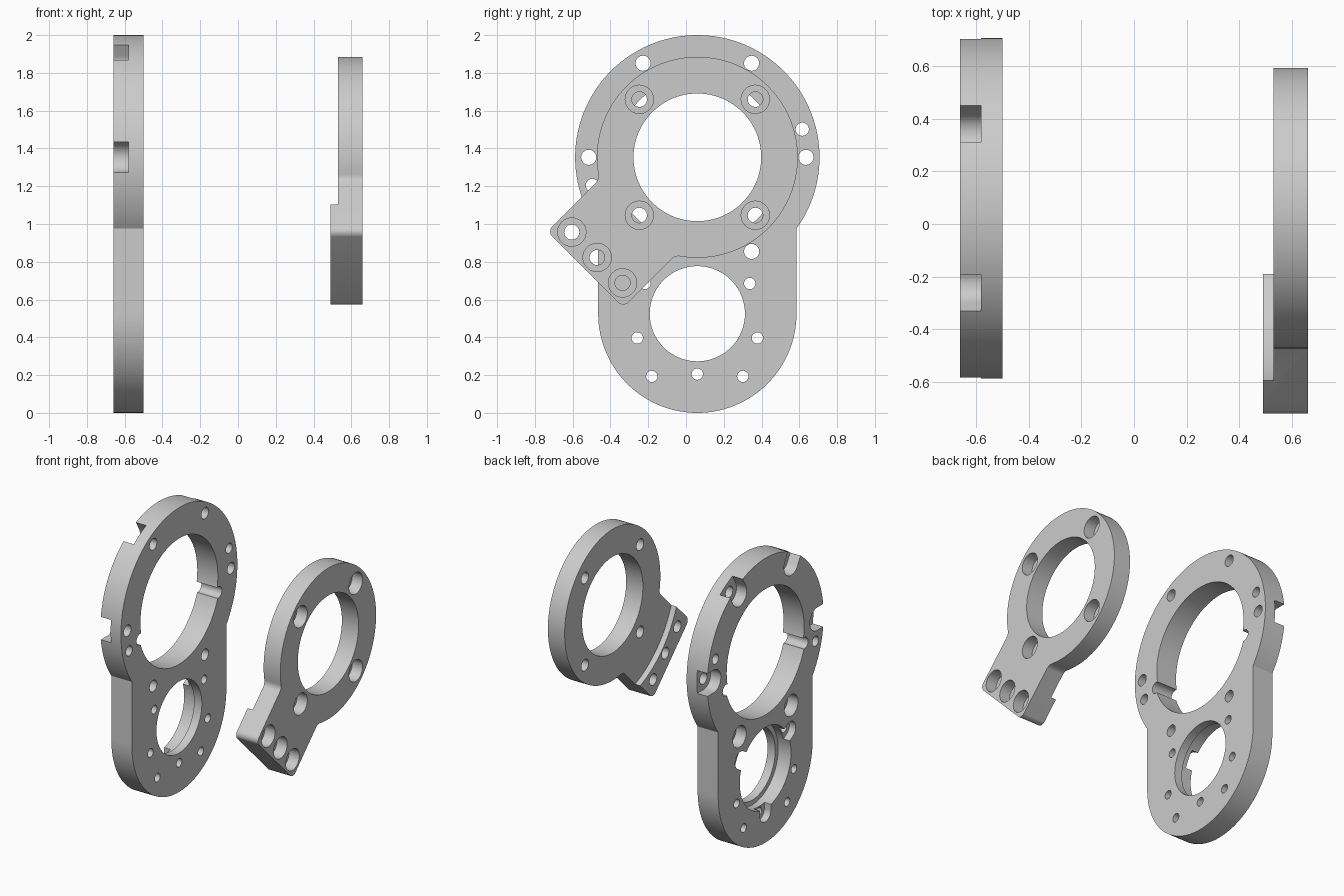
import bpy, bmesh
from math import pi, sin, cos, acos, sqrt, atan2, radians

if "Cube" in bpy.data.objects:
    bpy.data.objects.remove(bpy.data.objects["Cube"], do_unlink=True)

UPPER = (0.06, 1.353)   # centre of the large bore, as (y, z)
LOWER = (0.06, 0.525)   # centre of the small bore
BACK, FRONT = -0.66, -0.50


def arc(centre, r, start, end, n):
    return [(centre[0] + r * cos(start + (end - start) * i / n),
             centre[1] + r * sin(start + (end - start) * i / n)) for i in range(n + 1)]


def circle(centre, r, n=32):
    return arc(centre, r, 0, 2 * pi, n)[:-1]


def polar(centre, r, degrees):
    a = radians(degrees)
    return (centre[0] + r * cos(a), centre[1] + r * sin(a))


def slot(centre, r, length, degrees):
    """Round-ended slot that runs from centre in the given direction."""
    a = radians(degrees)
    far = polar(centre, length, degrees)
    return (arc(centre, r, a + pi / 2, a + 3 * pi / 2, 20)
            + [polar(far, r, degrees - 90), polar(far, r, degrees + 90)])


def prism(name, outline, x0, x1):
    """Extrude a (y, z) outline along x."""
    bm = bmesh.new()
    face = bm.faces.new([bm.verts.new((x0, y, z)) for y, z in outline])
    top = bmesh.ops.extrude_face_region(bm, geom=[face])["geom"]
    verts = [g for g in top if isinstance(g, bmesh.types.BMVert)]
    bmesh.ops.translate(bm, verts=verts, vec=(x1 - x0, 0, 0))
    bmesh.ops.recalc_face_normals(bm, faces=bm.faces)
    mesh = bpy.data.meshes.new(name)
    bm.to_mesh(mesh)
    bm.free()
    obj = bpy.data.objects.new(name, mesh)
    bpy.context.collection.objects.link(obj)
    return obj


def cut(obj, outline, x0=-1, x1=1):
    cutter = prism("cutter", outline, x0, x1)
    cutter.hide_render = True
    mod = obj.modifiers.new("cut", "BOOLEAN")
    mod.operation, mod.solver, mod.object = "DIFFERENCE", "EXACT", cutter
    bpy.context.view_layer.objects.active = obj
    bpy.ops.object.modifier_apply(modifier=mod.name)
    bpy.data.objects.remove(cutter, do_unlink=True)


def finish(obj):
    bpy.ops.object.select_all(action="DESELECT")
    obj.select_set(True)
    bpy.context.view_layer.objects.active = obj
    bpy.ops.object.shade_smooth_by_angle(angle=radians(30))


# Main plate: large disc blended into a narrower rounded lower end
R_UP, R_LOW = 0.647, 0.525
phi = acos(R_LOW / R_UP)
plate = prism("main_plate", arc(UPPER, R_UP, -phi, pi + phi, 96)
              + arc(LOWER, R_LOW, pi, 2 * pi, 64), BACK, FRONT)

# Large bore, wider in its lower arc, with a round groove at each step
lo, hi = radians(-15), radians(195)
cut(plate, arc(UPPER, 0.43, lo, hi, 72) + arc(UPPER, 0.455, hi, lo + 2 * pi, 56))
for a in (-15, 195):
    cut(plate, circle(polar(UPPER, 0.45, a), 0.04))

# Six bolt holes; the upper four recesses open through the rim
for a in range(0, 360, 60):
    spot = polar(UPPER, 0.575, a)
    cut(plate, circle(spot, 0.04))
    recess = slot(spot, 0.08, 0.3, a) if a <= 180 else circle(spot, 0.075)
    cut(plate, recess, -1, BACK + 0.08)
for a in (15, 195):
    cut(plate, circle(polar(UPPER, 0.575, a), 0.035))

# Small stepped bore with three tab recesses
cut(plate, circle(LOWER, 0.252, 80))
cut(plate, circle(LOWER, 0.285, 80), -1, BACK + 0.10)
for a in (30, 150, 270):
    spot = polar(LOWER, 0.32, a)
    cut(plate, slot(spot, 0.06, 0.15, a + 180), -1, BACK + 0.05)
    cut(plate, circle(spot, 0.03))

# Small holes around the lower end
for r, a in ((0.343, -22), (0.41, -54)):
    for angle in (a, 180 - a):
        cut(plate, circle(polar(LOWER, r, angle), 0.03))
finish(plate)

# Clamp ring with a square arm; the outline is drawn along the arm, then turned
RING, HALF, END = 0.532, 0.285, 0.84
FILLET, CORNER = 0.05, 0.04
along = sqrt((RING + FILLET) ** 2 - (HALF + FILLET) ** 2)
a = atan2(HALF + FILLET, along)


def on_arm(u, v):
    c = cos(radians(225))
    return (UPPER[0] + c * (u - -v * -1), UPPER[1] + c * (u + v))


local = arc((0, 0), RING, a + 0.03, 2 * pi - a - 0.03, 90)
local += arc((along, -HALF - FILLET), FILLET, pi - a, pi / 2, 8)
local += arc((END - CORNER, CORNER - HALF), CORNER, -pi / 2, 0, 8)
local += arc((END - CORNER, HALF - CORNER), CORNER, 0, pi / 2, 8)
local += arc((along, HALF + FILLET), FILLET, -pi / 2, a - pi, 8)
ring = prism("clamp_ring", [on_arm(u, v) for u, v in local], 0.49, 0.66)

# Thin the ring so that only the end of the arm keeps a raised curved foot
cut(ring, circle(UPPER, 0.70, 96), 0.3, 0.53)
cut(ring, circle(UPPER, 0.338, 96))

# Counterbored holes in the ring and the arm
spots = [polar(UPPER, 0.434, d) for d in (45, 135, 225, 315)]
spots += [on_arm(0.75, v) for v in (-0.19, 0, 0.19)]
for spot in spots:
    cut(ring, circle(spot, 0.04))
    cut(ring, circle(spot, 0.075), 0.58, 1)
finish(ring)
